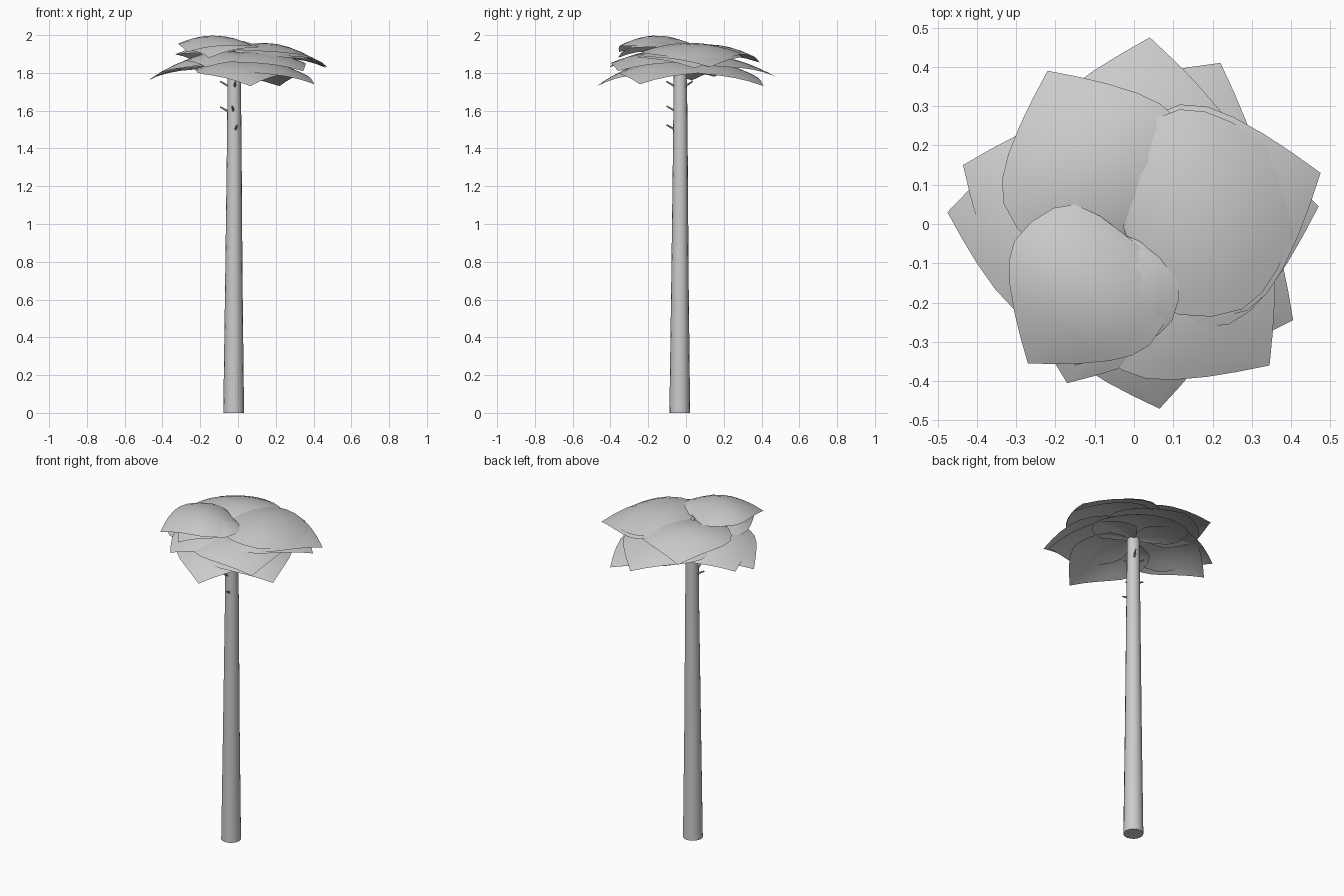
import bpy, bmesh, math
from mathutils import Vector

if "Cube" in bpy.data.objects:
    bpy.data.objects.remove(bpy.data.objects["Cube"])

CX, CY = -0.02, -0.03
grey = bpy.data.materials.new("plain grey")
grey.diffuse_color = (0.6, 0.6, 0.6, 1)
grey.use_nodes = True
grey.node_tree.nodes["Principled BSDF"].inputs["Base Color"].default_value = grey.diffuse_color


def finish(name, bm):
    me = bpy.data.meshes.new(name)
    bm.to_mesh(me)
    bm.free()
    me.materials.append(grey)
    ob = bpy.data.objects.new(name, me)
    bpy.context.collection.objects.link(ob)
    bpy.context.view_layer.objects.active = ob
    ob.select_set(True)
    bpy.ops.object.shade_smooth_by_angle(angle=math.radians(50))
    ob.select_set(False)


def tube(name, rings, sides):
    """Closed tube through (centre, radius) rings, each ring square to the whole axis."""
    bm = bmesh.new()
    axis = Vector(rings[-1][0]) - Vector(rings[0][0])
    q = axis.to_track_quat('Z', 'Y')
    loops = []
    for c, r in rings:
        loops.append([bm.verts.new(Vector(c) + q @ Vector((r * math.cos(a), r * math.sin(a), 0)))
                      for a in (math.tau * i / sides for i in range(sides))])
    for lo, hi in zip(loops, loops[1:]):
        for i in range(sides):
            j = (i + 1) % sides
            bm.faces.new((lo[i], lo[j], hi[j], hi[i]))
    bm.faces.new(loops[0][::-1])
    bm.faces.new(loops[-1])
    finish(name, bm)


# Tapered trunk
tube("trunk", [((CX - 0.003, CY - 0.003, 0), 0.055), ((CX - 0.002, CY - 0.002, 0.7), 0.046),
               ((CX, CY, 1.4), 0.039), ((CX, CY, 1.9), 0.034)], 16)

# Short twig stubs below the crown: height, direction in degrees
for i, (z, deg) in enumerate([(1.5, 282), (1.6, 262), (1.595, 185), (1.73, 275), (1.73, 180), (1.73, 60)]):
    d = Vector((math.cos(math.radians(deg)), math.sin(math.radians(deg)), 0))
    p = Vector((CX, CY, z)) + d * 0.03
    tube("twig_%d" % (i + 1), [(p, 0.007), (p + d * 0.045 + Vector((0, 0, 0.025)), 0.004)], 6)

# Half width of a leaf along its length, both as fractions of the length
OUTLINE = [(0, 0), (0.015, 0.2), (0.08, 0.37), (0.18, 0.46), (0.32, 0.52), (0.45, 0.53),
           (0.57, 0.48), (0.68, 0.39), (0.8, 0.26), (0.9, 0.135), (1, 0)]


def leaf(name, tip, base_z, bulge, roll=0.0, cup=0.05):
    """Broad pointed sheet from the crown centre to its tip, arched along and across."""
    root = Vector((CX, CY, base_z))
    run = Vector((tip[0] - CX, tip[1] - CY, 0))
    length = run.length
    d = run / length
    side = Vector((-d.y, d.x, 0))
    bm = bmesh.new()
    n = 8
    rows = []
    for t, w in OUTLINE:
        # straight fall towards the tip plus an arch
        z = (tip[2] - base_z) * t ** 1.6 + bulge * math.sin(math.pi * t ** 0.9)
        if w == 0:
            rows.append([bm.verts.new(root + run * t + Vector((0, 0, z)))])
            continue
        row = []
        for k in range(n + 1):
            v = 2 * k / n - 1
            s = v * w / 0.53
            # side lobes reach back around the centre
            back = -0.10 * s * s * max(0, 1 - 2.2 * t)
            row.append(bm.verts.new(root + run * (t + back) + side * (v * w * length)
                                    + Vector((0, 0, z - cup * s * s + roll * s))))
        rows.append(row)
    for a, b in zip(rows, rows[1:]):
        for k in range(n):
            if len(a) == 1:
                bm.faces.new((a[0], b[k], b[k + 1]))
            elif len(b) == 1:
                bm.faces.new((a[k], b[0], a[k + 1]))
            else:
                bm.faces.new((a[k], b[k], b[k + 1], a[k + 1]))
    bmesh.ops.recalc_face_normals(bm, faces=bm.faces)
    if sum(f.normal.z for f in bm.faces) < 0:
        bmesh.ops.reverse_faces(bm, faces=bm.faces)
    finish(name, bm)


# Leaves by tier: tip, base height, arch, sideways tilt
TIERS = {
    "top_leaf": [((-0.27, -0.355, 1.91), 1.945, 0.062, -0.005),
                 ((0.46, 0.12, 1.83), 1.925, 0.055, 0.0),
                 ((-0.15, -0.36, 1.88), 1.935, 0.055, 0.01)],
    "middle_leaf": [((-0.22, 0.39, 1.855), 1.915, 0.05, 0.0),
                    ((0.47, 0.045, 1.825), 1.905, 0.05, 0.0),
                    ((0.475, 0.13, 1.83), 1.91, 0.05, 0.0),
                    ((0.345, -0.36, 1.81), 1.89, 0.04, 0.0),
                    ((-0.17, -0.405, 1.83), 1.89, 0.04, 0.0)],
    "lower_leaf": [((-0.475, 0.03, 1.76), 1.875, 0.04, 0.0),
                   ((0.04, 0.475, 1.78), 1.87, 0.04, 0.0),
                   ((-0.435, 0.15, 1.78), 1.86, 0.035, 0.0),
                   ((0.22, 0.41, 1.73), 1.85, 0.035, 0.0),
                   ((0.405, -0.245, 1.74), 1.85, 0.035, 0.0),
                   ((0.065, -0.47, 1.73), 1.85, 0.035, 0.0)],
}
for tier, leaves in TIERS.items():
    for i, (tip, base, arch, roll) in enumerate(leaves):
        leaf("%s_%d" % (tier, i + 1), tip, base, arch, roll)
